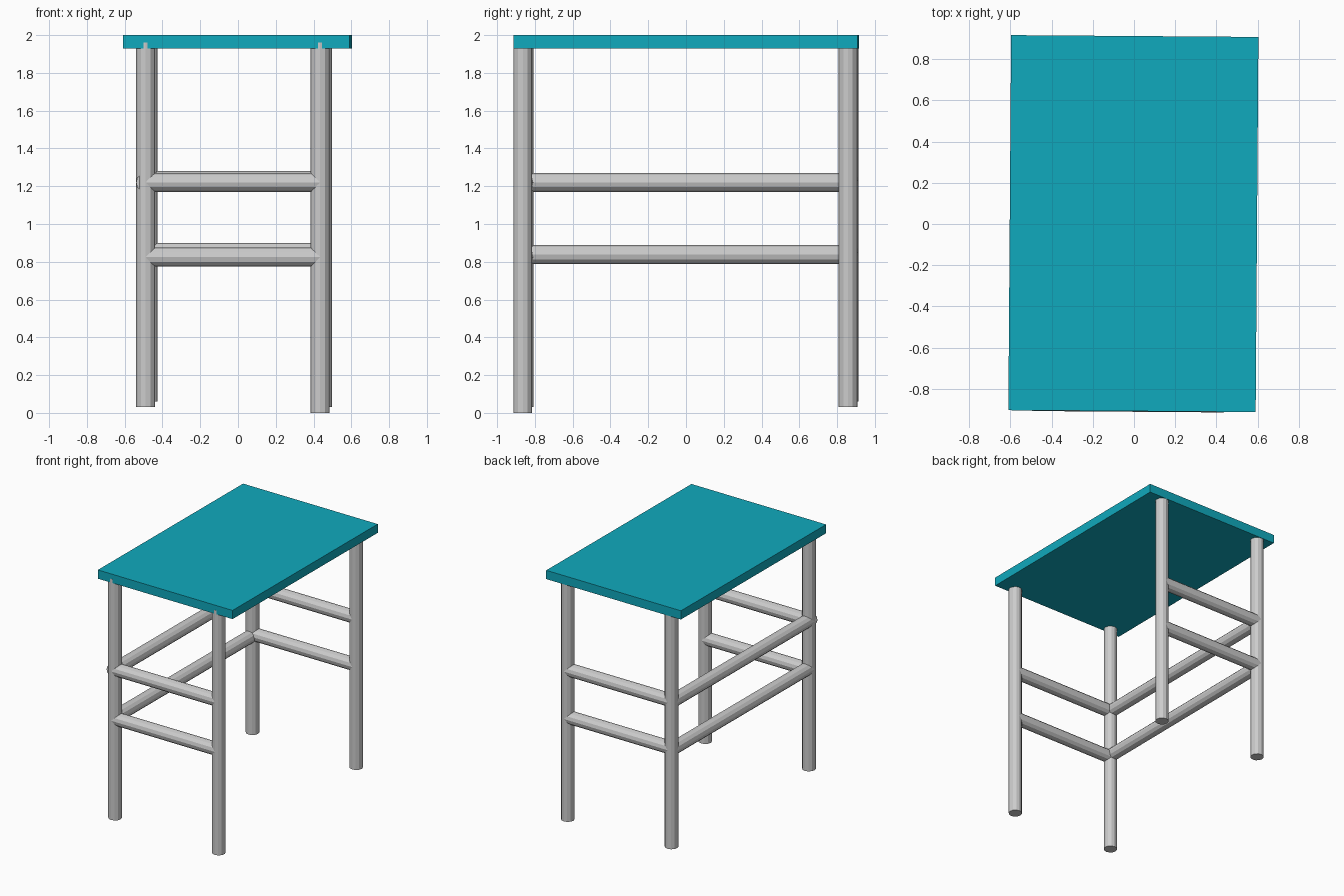
import bpy, math
from mathutils import Vector, Matrix

if "Cube" in bpy.data.objects:
    bpy.data.objects.remove(bpy.data.objects["Cube"])

TURN = Matrix.Rotation(math.radians(-0.42), 4, 'Z')   # the whole table sits slightly turned
X, Y, R = 0.462, 0.861, 0.05


def pole(name, a, b):
    """Round bar from a to b."""
    a, b = TURN @ Vector(a), TURN @ Vector(b)
    bpy.ops.mesh.primitive_cylinder_add(vertices=12, radius=R, depth=(b - a).length,
                                        location=(a + b) / 2)
    ob = bpy.context.object
    ob.name = name
    ob.rotation_euler = (b - a).to_track_quat('Z', 'Y').to_euler()
    return ob


def leg_x(side):
    # the leg frame sits slightly left of the top's centre
    return side * X - 0.021


# table top
bpy.ops.mesh.primitive_cube_add(size=1, location=(-0.003, 0.002, 1.965))
top = bpy.context.object
top.name = "table_top"
top.scale = (1.2, 1.82, 0.07)
top.rotation_euler = TURN.to_euler()
mat = bpy.data.materials.new("teal")
mat.diffuse_color = (0.005, 0.4, 0.51, 1)
mat.use_nodes = True
mat.node_tree.nodes["Principled BSDF"].inputs["Base Color"].default_value = mat.diffuse_color
top.data.materials.append(mat)

# legs, of slightly uneven length
for label, sx, sy, foot in (("front_left", -1, -1, 0.03), ("front_right", 1, -1, 0.0),
                            ("back_left", -1, 1, 0.06), ("back_right", 1, 1, 0.03)):
    pole(label + "_leg", (leg_x(sx), sy * Y, foot), (leg_x(sx), sy * Y, 1.96))

# front and back rungs
for label, sy, heights in (("front", -1, (0.825, 1.22)), ("back", 1, (0.85, 1.23))):
    for level, z in zip(("lower", "upper"), heights):
        pole(f"{label}_{level}_rung", (leg_x(-1), sy * Y, z), (leg_x(1), sy * Y, z))

# side rails on the left only; the upper one pokes past the front leg
pole("left_lower_rail", (leg_x(-1), -Y, 0.838), (leg_x(-1), Y, 0.838))
pole("left_upper_rail", (leg_x(-1), -Y - 0.037, 1.22), (leg_x(-1), Y, 1.22))
